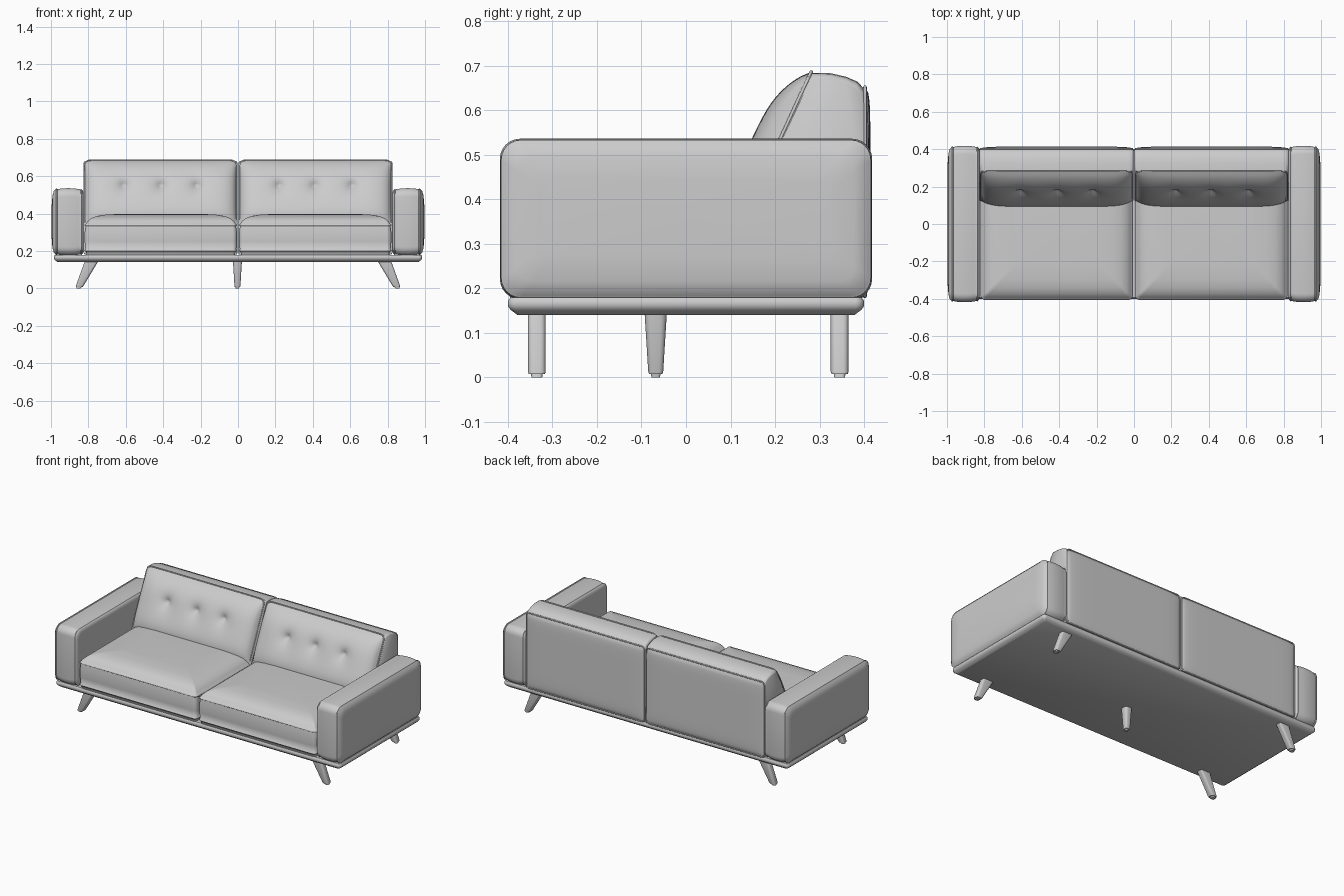
import bpy, bmesh
from math import cos, sin, pi, exp, hypot, radians
from mathutils import Vector

if "Cube" in bpy.data.objects:
    bpy.data.objects.remove(bpy.data.objects["Cube"], do_unlink=True)

GREY = (0.6, 0.6, 0.6, 1)
upholstery = bpy.data.materials.new("plain grey")
upholstery.use_nodes = True
upholstery.diffuse_color = GREY
upholstery.node_tree.nodes["Principled BSDF"].inputs["Base Color"].default_value = GREY


def finish(name, bm, angle=40):
    bmesh.ops.recalc_face_normals(bm, faces=bm.faces)
    mesh = bpy.data.meshes.new(name)
    bm.to_mesh(mesh)
    bm.free()
    mesh.materials.append(upholstery)
    mesh.shade_smooth()
    mesh.set_sharp_from_angle(angle=radians(angle))
    obj = bpy.data.objects.new(name, mesh)
    bpy.context.collection.objects.link(obj)
    return obj


def rounded_rect(ca, cb, ha, hb, r, steps=6):
    """Outline of a rounded rectangle as (a, b) pairs."""
    r = min(r, ha * 0.98, hb * 0.98)
    pts = []
    for q, (sa, sb) in enumerate([(1, 1), (-1, 1), (-1, -1), (1, -1)]):
        for i in range(steps + 1):
            t = pi / 2 * (q + i / steps)
            pts.append((ca + sa * (ha - r) + r * cos(t), cb + sb * (hb - r) + r * sin(t)))
    return pts


def loft(name, rings, angle=40):
    """Skin a list of equal rings and close both ends."""
    bm = bmesh.new()
    loops = [[bm.verts.new(p) for p in ring] for ring in rings]
    n = len(loops[0])
    for low, high in zip(loops, loops[1:]):
        for i in range(n):
            j = (i + 1) % n
            bm.faces.new((low[i], low[j], high[j], high[i]))
    bm.faces.new(loops[0])
    bm.faces.new(loops[-1])
    return finish(name, bm, angle)


def slab(name, cx, cy, hx, hy, r, stations, angle=40):
    """Rounded rectangle lofted upward; stations are (z, inset)."""
    loft(name, [[(x, y, z) for x, y in rounded_rect(cx, cy, hx - k, hy - k, max(r - k, r / 2))]
                for z, k in stations], angle)


def sheet(name, s, xs, low, high, depth):
    """Padded panel between two (y, z) lines, pushed along y by depth(u, v, x)."""
    bm = bmesh.new()
    bmesh.ops.create_grid(bm, x_segments=72, y_segments=36, size=1)
    for vert in bm.verts:
        u, v = vert.co.x, vert.co.y
        t = (v + 1) / 2 - 0.03 * abs(u) ** 14 * (v > 0) * v ** 4
        x = (xs[0] + xs[1]) / 2 + u * (xs[1] - xs[0]) / 2
        y = low[0] + (high[0] - low[0]) * t
        z = low[1] + (high[1] - low[1]) * t
        vert.co = Vector((s * x, y + depth(u, v, x), z))
    return finish(name, bm, 80)


def piping(name, s, xs, low, high, r=0.03):
    """Thin welt around a panel spanning two (y, z) lines."""
    curve = bpy.data.curves.new(name, "CURVE")
    curve.dimensions = "3D"
    curve.bevel_depth = 0.004
    curve.bevel_resolution = 2
    zc, hz = (low[1] + high[1]) / 2, (high[1] - low[1]) / 2
    pts = rounded_rect((xs[0] + xs[1]) / 2, zc, (xs[1] - xs[0]) / 2, hz, r)
    line = curve.splines.new("POLY")
    line.points.add(len(pts) - 1)
    line.use_cyclic_u = True
    for p, (x, z) in zip(line.points, pts):
        t = (z - low[1]) / (high[1] - low[1])
        p.co = (s * x, low[0] + (high[0] - low[0]) * t, z, 1)
    curve.materials.append(upholstery)
    bpy.context.collection.objects.link(bpy.data.objects.new(name, curve))


def leg(name, foot, top, foot_half, top_half):
    """Tapered leg with a small stepped glide at the floor."""
    rings = []
    for t, scale in [(0, 0.6), (0.05, 0.65), (0.051, 0.9), (0.09, 1), (1, 1)]:
        c = Vector(foot).lerp(Vector(top), t)
        hx, hy = [(a + (b - a) * t) * scale for a, b in zip(foot_half, top_half)]
        rings.append([(x, y, c.z) for x, y in rounded_rect(c.x, c.y, hx, hy, min(hx, hy) * 0.6, 4)])
    loft(name, rings)


# Plinth under everything
slab("base", 0, 0, 0.985, 0.4, 0.02,
     [(0.14, 0.022), (0.152, 0.006), (0.16, 0), (0.172, 0), (0.18, 0.006)])

# Padding of the back cushions, dented at the buttons
def tufted(u, v, x):
    pad = 0.068 * (1 - abs(u) ** 8) ** 0.6 * (1 - abs(v) ** 3.5) ** 0.75
    dents = sum(exp(-hypot(x - bx, (v - 0.22) * 0.17) / 0.032) for bx in (0.22, 0.41, 0.61))
    return -pad * (1 - 0.62 * min(dents, 1))


def back_panel(u, v, x):
    return 0.012 * ((1 - u ** 8) * (1 - v ** 8)) ** 0.5


# Side outline of the back body as (y, z)
BACK = [(0.4, 0.18), (0.404, 0.4), (0.404, 0.62), (0.4, 0.648), (0.385, 0.664), (0.36, 0.675),
        (0.325, 0.683), (0.282, 0.684), (0.25, 0.62), (0.12, 0.34), (0.12, 0.18)]
FRONT_LOW, FRONT_HIGH = (0.122, 0.34), (0.281, 0.686)
REAR_LOW, REAR_HIGH = (0.402, 0.182), (0.402, 0.652)

for s, side in ((1, "left"), (-1, "right")):
    # Arm: boxed shape with welts at both edges and a domed outer panel
    arm = [(0.826, 0.03), (0.828, 0.014), (0.834, 0.007), (0.838, 0.004), (0.842, 0.006),
           (0.85, 0.005), (0.875, 0.001), (0.91, 0), (0.945, 0.002), (0.966, 0.006), (0.969, 0.003),
           (0.974, 0.003), (0.977, 0.008), (0.985, 0.016), (0.992, 0.04), (0.996, 0.09)]
    loft(side + "_arm", [[(s * x, y, z) for y, z in
                          rounded_rect(0, 0.356, 0.418 - k, 0.18 - k, 0.045 - k / 4)] for x, k in arm])

    # Seat cushion: welts at two heights and a crowned top
    slab(side + "_seat_cushion", s * 0.413, -0.055, 0.408, 0.352, 0.025,
         [(0.178, 0.012), (0.197, 0.008), (0.2, 0.001), (0.206, 0.001), (0.209, 0.005),
          (0.25, 0.001), (0.3, 0.001), (0.333, 0.006), (0.336, 0.001), (0.341, 0.001),
          (0.344, 0.006), (0.358, 0.016), (0.374, 0.034), (0.387, 0.065), (0.394, 0.11),
          (0.398, 0.18)], 60)

    # Back body: extruded outline with softened ends
    rings = []
    for x, k in [(0.003, 0.045), (0.006, 0.02), (0.012, 0.006), (0.03, 0), (0.79, 0),
                 (0.81, 0.006), (0.822, 0.02), (0.826, 0.045)]:
        rings.append([(s * x, 0.29 + (y - 0.29) * (1 - k), 0.4 + (z - 0.4) * (1 - k))
                      for y, z in BACK])
    loft(side + "_back", rings, 50)

    # Tufted front, padded rear panel and their welts
    sheet(side + "_back_cushion", s, (0.008, 0.82), FRONT_LOW, FRONT_HIGH, tufted)
    sheet(side + "_rear_panel", s, (0.006, 0.822), REAR_LOW, REAR_HIGH, back_panel)
    piping(side + "_cushion_welt", s, (0.01, 0.82), FRONT_LOW, FRONT_HIGH)
    piping(side + "_rear_welt", s, (0.008, 0.822), REAR_LOW, REAR_HIGH, 0.02)

    # Splayed corner legs
    for y, end in ((-0.335, "front"), (0.345, "rear")):
        leg(f"{end}_{side}_leg", (s * 0.853, y, 0), (s * 0.783, y, 0.145),
            (0.019, 0.02), (0.036, 0.02))

# Upright centre leg
leg("centre_leg", (-0.003, -0.068, 0), (-0.003, -0.068, 0.145), (0.015, 0.016), (0.024, 0.025))
